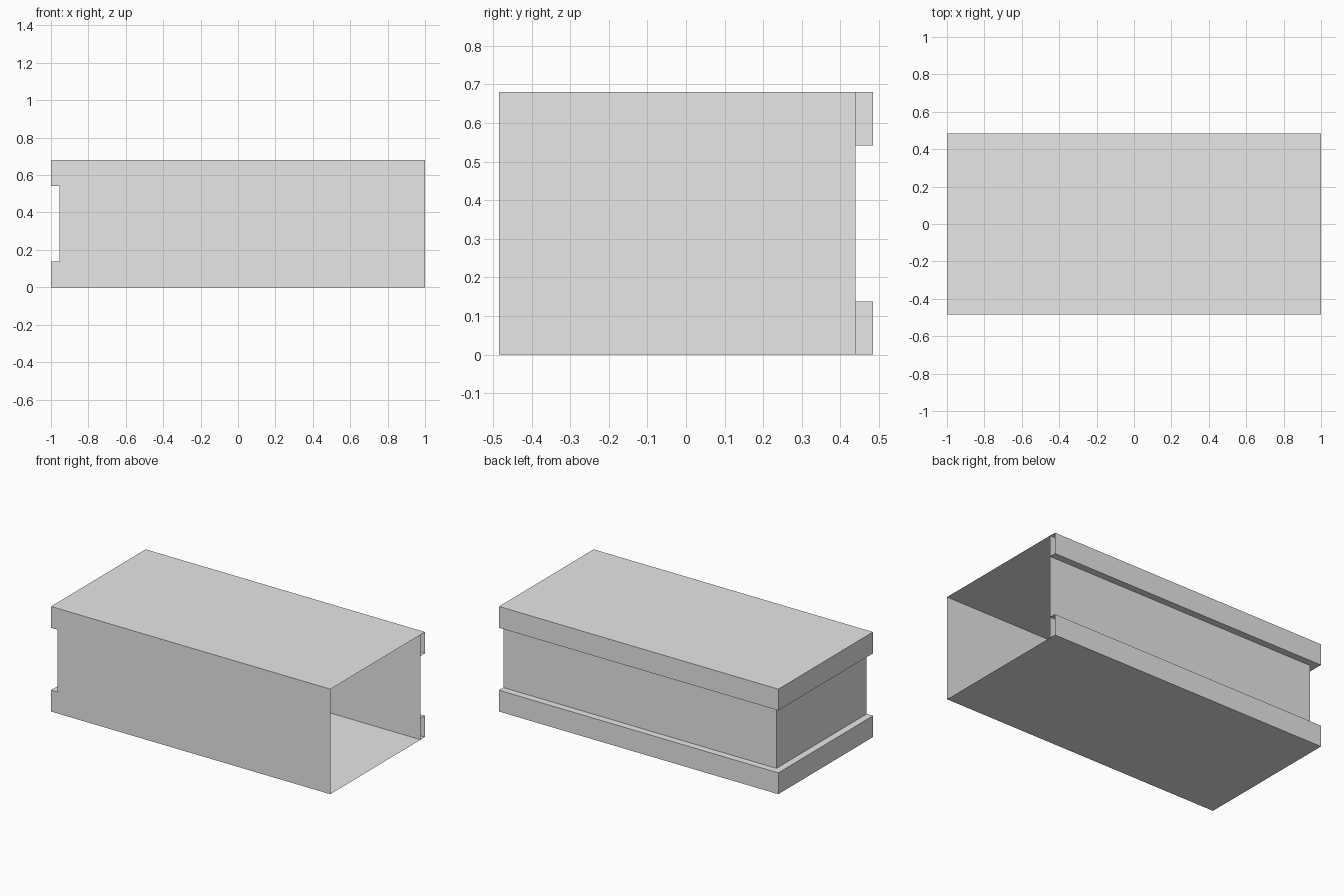
import bpy
import bmesh
from mathutils import Vector

cube = bpy.data.objects.get("Cube")
if cube:
    bpy.data.objects.remove(cube, do_unlink=True)

X, Y, H = 1.0, 0.484, 0.68      # half length, half width, height
STEP, BAND = 0.045, 0.138       # recess depth, height of each raised band
XI, YI = -X + STEP, Y - STEP    # recessed wall positions

grey = bpy.data.materials.new("light_grey")
grey.use_nodes = True
colour = (0.8, 0.8, 0.8, 1)
grey.diffuse_color = colour
grey.node_tree.nodes["Principled BSDF"].inputs["Base Color"].default_value = colour


def sheet(name, faces, facing=None):
    """Thin sheet object from a list of polygons; facing fixes the normal."""
    bm = bmesh.new()
    for points in faces:
        face = bm.faces.new([bm.verts.new(p) for p in points])
        face.normal_update()
        if facing and face.normal.dot(Vector(facing)) < 0:
            face.normal_flip()
    bmesh.ops.remove_doubles(bm, verts=bm.verts, dist=0.0001)
    mesh = bpy.data.meshes.new(name)
    bm.to_mesh(mesh)
    bm.free()
    mesh.materials.append(grey)
    bpy.context.collection.objects.link(bpy.data.objects.new(name, mesh))


def upright(path, z0, z1):
    """Quads standing on each segment of a plan path."""
    return [[(*a, z0), (*b, z0), (*b, z1), (*a, z1)] for a, b in zip(path, path[1:])]


outer = [(X, Y), (-X, Y), (-X, -Y)]
inner = [(X, YI), (XI, YI), (XI, -Y)]
plan = [(-X, -Y), (X, -Y), (X, Y), (-X, Y)]

# Floor and roof; the +x end stays open
sheet("floor", [[(x, y, 0) for x, y in plan]], (0, 0, -1))
sheet("roof", [[(x, y, H) for x, y in plan]], (0, 0, 1))

# Front wall, notched where the end wall is recessed
notch = [(-X, 0), (X, 0), (X, H), (-X, H), (-X, H - BAND),
         (XI, H - BAND), (XI, BAND), (-X, BAND)]
sheet("front_wall", [[(x, -Y, z) for x, z in notch]], (0, -1, 0))

# Recessed back and end walls, full height
sheet("recessed_walls", upright(inner, 0, H), (-1, 1, 0))

# Raised hollow bands along the bottom and top, each with its ledge
for name, z0, z1, ledge, up in (("lower", 0, BAND, BAND, 1),
                                ("upper", H - BAND, H, H - BAND, -1)):
    sheet(name + "_band", upright(outer, z0, z1), (-1, 1, 0))
    strips = [[(*a, ledge), (*b, ledge), (*d, ledge), (*c, ledge)]
              for a, b, c, d in zip(outer, outer[1:], inner, inner[1:])]
    sheet(name + "_ledge", strips, (0, 0, up))
